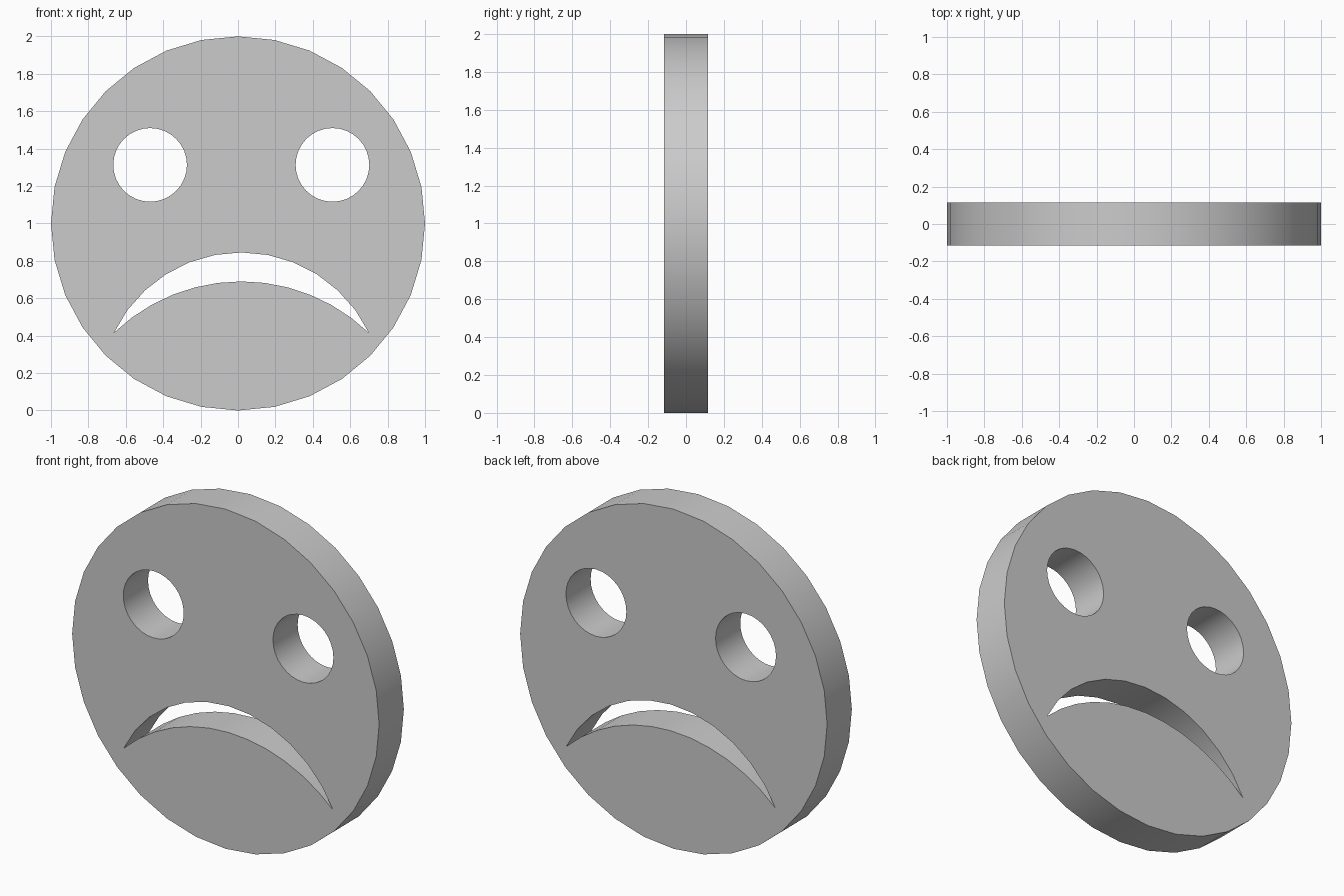
import bpy
from math import sin, cos, pi, radians, asin

if "Cube" in bpy.data.objects:
    bpy.data.objects.remove(bpy.data.objects["Cube"])


def circle(cx, cz, r, n=32):
    return [(cx + r * sin(2 * pi * i / n), cz + r * cos(2 * pi * i / n)) for i in range(n)]


def arch(cx, base, half, rise, n=12):
    # circular arc from left corner to right corner
    r = (half ** 2 + rise ** 2) / (2 * rise)
    a = asin(half / r)
    return [(cx + r * sin(-a + 2 * a * i / n), base + rise - r + r * cos(-a + 2 * a * i / n))
            for i in range(n + 1)]


# Mouth crescent: upper arc out, lower arc back
upper = arch(0.018, 0.415, 0.682, 0.43)
lower = arch(0.018, 0.415, 0.682, 0.275)
mouth = upper + lower[-2:0:-1]

# Disc outline with eye and mouth holes, filled and extruded
curve = bpy.data.curves.new("frowning_face", 'CURVE')
curve.dimensions = '2D'
curve.fill_mode = 'BOTH'
curve.extrude = 0.115
for outline in (circle(0, 1, 1), circle(-0.47, 1.313, 0.197),
                circle(0.505, 1.313, 0.197), mouth):
    spline = curve.splines.new('POLY')
    spline.points.add(len(outline) - 1)
    for p, (x, z) in zip(spline.points, outline):
        p.co = (x, z, 0, 1)
    spline.use_cyclic_u = True

face = bpy.data.objects.new("frowning_face", curve)
bpy.context.collection.objects.link(face)
face.rotation_euler.x = radians(90)
bpy.context.view_layer.objects.active = face
face.select_set(True)

# Turn into a clean welded mesh with smooth walls and sharp rims
bpy.ops.object.convert(target='MESH')
face = bpy.context.object
bpy.ops.object.transform_apply(location=False, rotation=True, scale=False)
bpy.ops.object.mode_set(mode='EDIT')
bpy.ops.mesh.select_all(action='SELECT')
bpy.ops.mesh.remove_doubles(threshold=0.0005)
bpy.ops.mesh.normals_make_consistent(inside=False)
bpy.ops.object.mode_set(mode='OBJECT')
bpy.ops.object.shade_smooth_by_angle(angle=radians(30))
